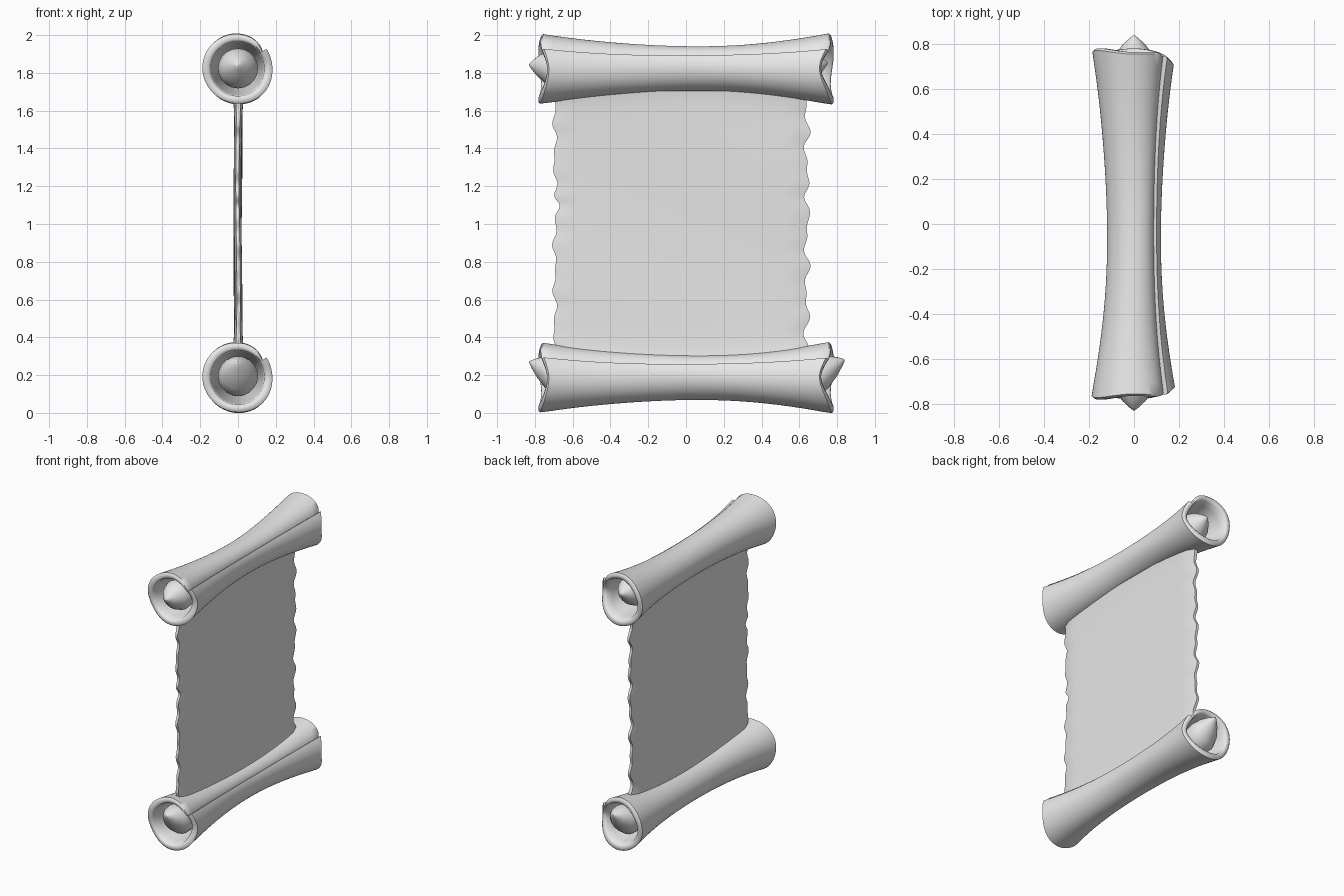
import bpy, bmesh, math

cube = bpy.data.objects.get("Cube")
if cube:
    bpy.data.objects.remove(cube, do_unlink=True)

mat = bpy.data.materials.new("plain grey")
mat.use_nodes = True
GREY = (0.8, 0.8, 0.8, 1)
mat.diffuse_color = GREY
mat.node_tree.nodes["Principled BSDF"].inputs["Base Color"].default_value = GREY

TAU = math.tau
TOP_Z, BOTTOM_Z = 1.822, 0.188
SEAM = math.radians(35)
WALL = 0.042


def loft(name, rings, loop=False, angle=50):
    """Skin a list of closed rings; either loop back to the start or cap the ends."""
    bm = bmesh.new()
    rows = [[bm.verts.new(p) for p in ring] for ring in rings]
    n = len(rows[0])
    pairs = list(zip(rows, rows[1:])) + ([(rows[-1], rows[0])] if loop else [])
    for a, b in pairs:
        for i in range(n):
            j = (i + 1) % n
            bm.faces.new((a[i], a[j], b[j], b[i]))
    if not loop:
        bm.faces.new(rows[0][::-1])
        bm.faces.new(rows[-1])
    bmesh.ops.recalc_face_normals(bm, faces=bm.faces)
    mesh = bpy.data.meshes.new(name)
    bm.to_mesh(mesh)
    bm.free()
    mesh.materials.append(mat)
    ob = bpy.data.objects.new(name, mesh)
    bpy.context.collection.objects.link(ob)
    bpy.context.view_layer.objects.active = ob
    for other in bpy.context.selected_objects:
        other.select_set(False)
    ob.select_set(True)
    bpy.ops.object.shade_smooth_by_angle(angle=math.radians(angle))
    return ob


def roll_radius(y):
    return 0.12 + 0.067 * min(1, abs(y) / 0.76) ** 2


def rim_y(a, side):
    """Ragged end of the roll, cut back on the seam side."""
    d = (a - 0.1 + math.pi) % TAU - math.pi
    cut = 0.06 if side > 0 else 0.04
    return side * (0.765 - cut * math.exp(-(d / 0.65) ** 2) + 0.008 * math.sin(3 * a))


def roll(name, cz, segments=56, stations=28):
    rings = []

    def ring(s, depth, push=0):
        pts = []
        for i in range(segments):
            t = TAU * i / (segments - 1)          # last point steps out over the first
            a = SEAM + t
            y = s * abs(rim_y(a, 1 if s > 0 else -1))
            r = roll_radius(y) * (1 - 0.13 * math.exp(-t / 0.35))
            r += 0.003 * math.sin(2 * a + 5 * y)
            inner = roll_radius(y) - WALL
            r = r + (inner - r) * depth
            pts.append((r * math.cos(a), y + push, cz + r * math.sin(a)))
        rings.append(pts)

    steps = [-1 + 2 * i / stations for i in range(stations + 1)]
    for s in steps:
        ring(s, 0)
    ring(1, 0.25, 0.009)
    ring(1, 0.75, 0.009)
    for s in reversed(steps):
        ring(s, 1)
    ring(-1, 0.75, -0.009)
    ring(-1, 0.25, -0.009)
    loft(name, rings, loop=True)


def core(name, cz, front, back):
    """Inner rolled core with a pointed, leaning tip at each end: (tip y, tip rise)."""
    taper = [(0, 0.1), (0.3, 0.106), (0.55, 0.088), (0.8, 0.05), (0.94, 0.02), (1, 0.004)]
    half = {}
    for side, (tip, rise) in ((-1, front), (1, back)):
        base = tip - 0.2
        half[side] = [(side * (base + 0.2 * k), r, rise * k * k) for k, r in taper]
    path = half[-1][::-1] + [(0, 0.07, 0)] + half[1]
    rings = []
    for y, r, dz in path:
        rings.append([(r * math.cos(a), y, cz + dz + r * math.sin(a))
                      for a in (TAU * i / 20 for i in range(20))])
    loft(name, rings)


def sheet(rows=90, columns=24):
    rings = []
    for k in range(rows + 1):
        v = k / rows
        z = 0.3 + 1.4 * v
        chip = 0.03 * math.exp(-((z - 1.1) / 0.04) ** 2)
        left = -0.695 + 0.008 * math.sin(27 * z) + 0.006 * math.sin(47 * z + 1) + chip
        right = 0.64 + 0.011 * math.sin(25 * z + 1.5) + 0.009 * math.sin(43 * z) + 0.4 * chip
        flare = math.exp(-v / 0.04) + math.exp(-(1 - v) / 0.04)
        pts = []
        for face in (1, -1):
            for i in range(columns + 1):
                u = i / columns if face > 0 else 1 - i / columns
                y = left + (right - left) * u
                rounding = min(1, 0.45 + 12 * min(u, 1 - u))
                x = face * (0.02 + 0.014 * flare) * rounding
                x += 0.003 * math.sin(5 * z + 2 * y)
                low = BOTTOM_Z + roll_radius(y) - 0.025
                high = TOP_Z - roll_radius(y) + 0.025
                pts.append((x, y, low + (high - low) * v))
        rings.append(pts)
    loft("parchment_sheet", rings, angle=60)


# Rolled ends, their cores and the sheet between
roll("top_roll", TOP_Z)
roll("bottom_roll", BOTTOM_Z)
core("top_core", TOP_Z, (0.83, 0.02), (0.75, 0.03))
core("bottom_core", BOTTOM_Z, (0.83, 0.08), (0.84, 0.09))
sheet()
